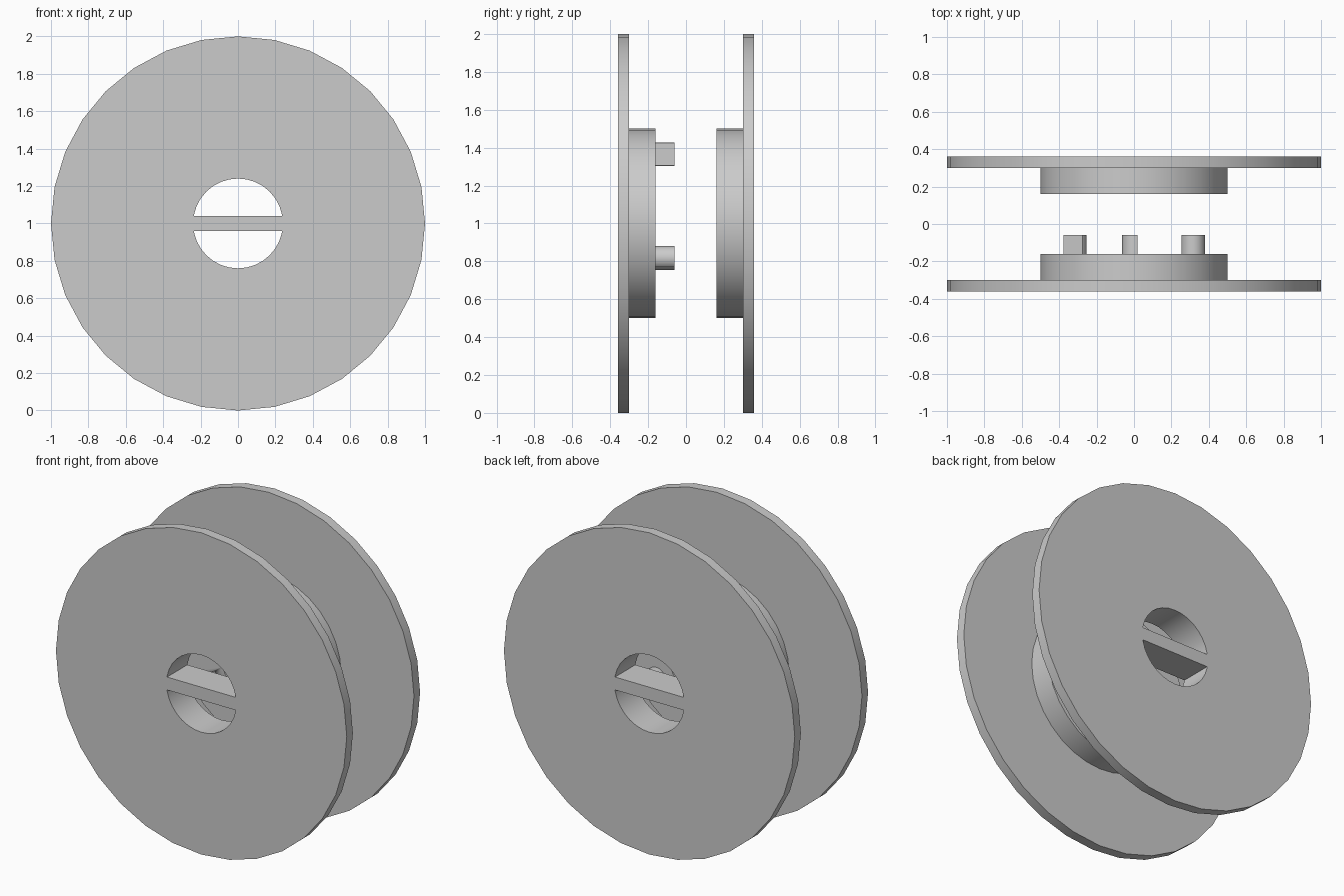
import bpy
import bmesh
from math import sin, cos, pi, radians, asin
from mathutils import Matrix, Vector

if "Cube" in bpy.data.objects:
    bpy.data.objects.remove(bpy.data.objects["Cube"])

SEG = 32
CZ = 1.0          # height of the spool axis


def finish(name, bm, smooth=True):
    bmesh.ops.remove_doubles(bm, verts=bm.verts, dist=1e-5)
    bmesh.ops.recalc_face_normals(bm, faces=bm.faces)
    mesh = bpy.data.meshes.new(name)
    bm.to_mesh(mesh)
    bm.free()
    obj = bpy.data.objects.new(name, mesh)
    bpy.context.collection.objects.link(obj)
    bpy.ops.object.select_all(action='DESELECT')
    obj.select_set(True)
    bpy.context.view_layer.objects.active = obj
    if smooth:
        bpy.ops.object.shade_smooth_by_angle(angle=radians(30))
    return obj


def lathe(name, profile):
    """Spin a closed (radius, y) profile around the spool axis."""
    bm = bmesh.new()
    rings = []
    for i in range(SEG):
        a = 2 * pi * i / SEG
        rings.append([bm.verts.new((r * cos(a), y, CZ + r * sin(a))) for r, y in profile])
    n = len(profile)
    for i in range(SEG):
        p, q = rings[i], rings[(i + 1) % SEG]
        for j in range(n):
            k = (j + 1) % n
            bm.faces.new((p[j], p[k], q[k], q[j]))
    return finish(name, bm)


def d_prism(name, turn, radius, flat, y0, y1):
    """D-shaped prism above the axis, then turned around the axis."""
    half = pi / 2 - asin(flat / radius)
    rot = Matrix.Rotation(-turn, 3, 'Y')
    bm = bmesh.new()
    loops = []
    for y in (y0, y1):
        loop = []
        for i in range(23):
            a = half + (2 * pi - 2 * half) * i / 22
            p = rot @ Vector((radius * cos(a), y, 0.365 + radius * sin(a)))
            loop.append(bm.verts.new(p + Vector((0, 0, CZ))))
        loops.append(loop)
    n = len(loops[0])
    for i in range(n):
        j = (i + 1) % n
        bm.faces.new((loops[0][i], loops[0][j], loops[1][j], loops[1][i]))
    for loop in loops:
        bm.faces.new(loop)
    return finish(name, bm)


def crossbar(name, y):
    bm = bmesh.new()
    bmesh.ops.create_cube(bm, size=1, matrix=Matrix.Translation((0, y, CZ))
                          @ Matrix.Diagonal((0.49, 0.2, 0.08, 1)))
    return finish(name, bm, smooth=False)


# Flange, hub and bore of each half, with a bar across the bore
halves = {}
for label, s in (("front", -1), ("back", 1)):
    profile = [(0.24, 0.36), (1, 0.36), (1, 0.30), (0.5, 0.30), (0.5, 0.16), (0.24, 0.16)]
    halves[label] = lathe(label + "_spool_half", [(r, s * y) for r, y in profile])
    crossbar(label + "_crossbar", s * 0.26)

# Three D-shaped pegs on the front half and matching sockets in the back half
for i in range(3):
    turn = i * 2 * pi / 3
    d_prism("peg_%d" % (i + 1), turn, 0.063, 0.02, -0.16, -0.06)
    cutter = d_prism("socket_cutter", turn, 0.065, 0.022, 0.10, 0.26)
    back = halves["back"]
    mod = back.modifiers.new("socket", 'BOOLEAN')
    mod.operation = 'DIFFERENCE'
    mod.solver = 'EXACT'
    mod.object = cutter
    bpy.context.view_layer.objects.active = back
    bpy.ops.object.modifier_move_to_index(modifier="socket", index=0)
    bpy.ops.object.modifier_apply(modifier="socket")
    bpy.data.objects.remove(cutter)
